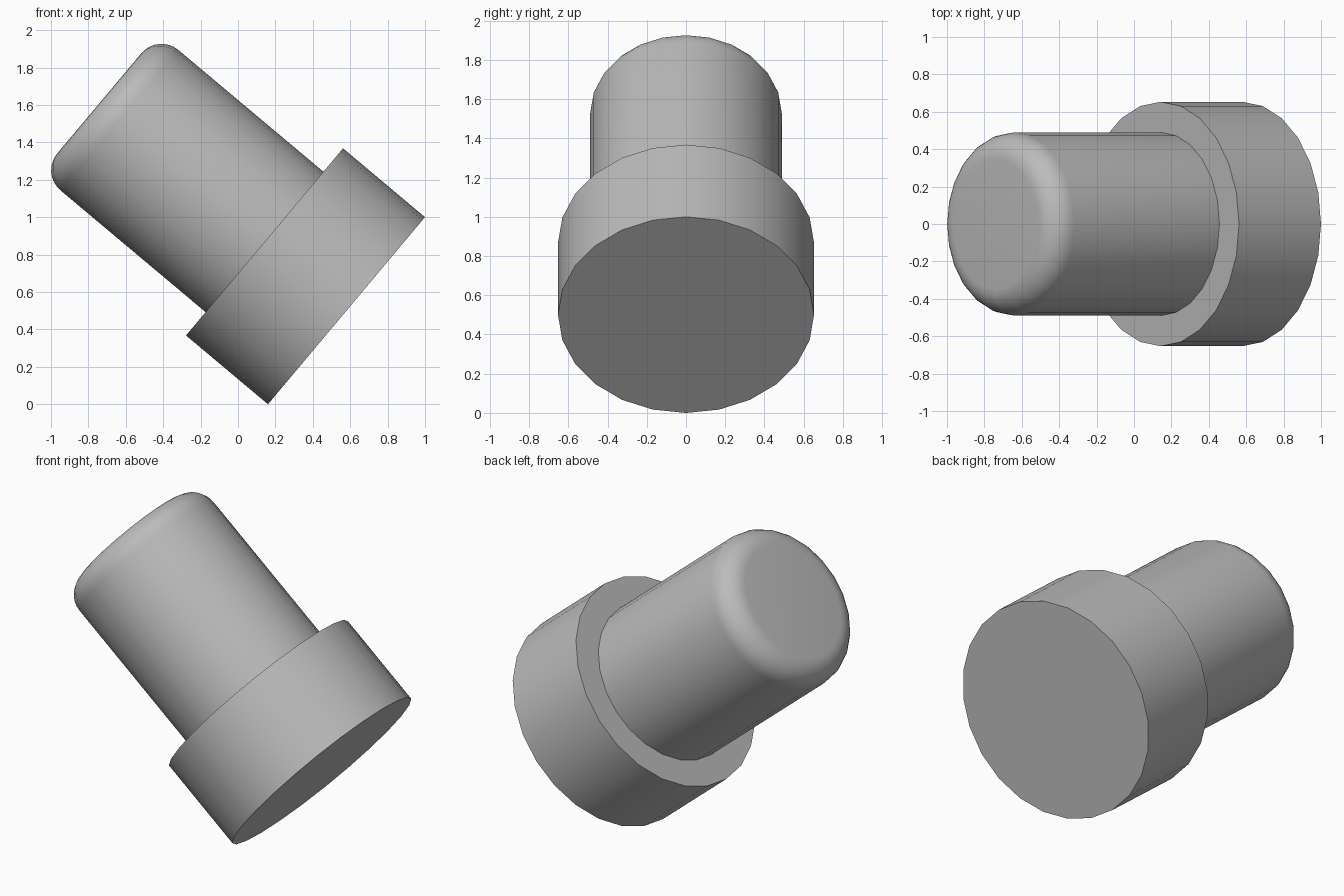
import bpy, bmesh, math
from mathutils import Matrix, Vector

cube = bpy.data.objects.get("Cube")
if cube:
    bpy.data.objects.remove(cube, do_unlink=True)

SIDES = 24
TILT = math.radians(-50)
BASE = Vector((0.58, 0, 0.5))

# One plain grey for the whole model
grey = bpy.data.materials.new("plain grey")
grey.use_nodes = True
grey.diffuse_color = (0.5, 0.5, 0.5, 1)
grey.node_tree.nodes["Principled BSDF"].inputs["Base Color"].default_value = grey.diffuse_color

# Stepped profile as (radius, height): wide collar, narrow shaft, rounded tip
collar_r, collar_h = 0.653, 0.572
shaft_r, length, fillet = 0.49, 1.725, 0.14
profile = [(0, 0), (collar_r, 0), (collar_r, collar_h), (shaft_r, collar_h)]
steps = 8
for i in range(steps + 1):
    a = math.pi / 2 * i / steps
    profile.append((shaft_r - fillet + fillet * math.cos(a),
                    length - fillet + fillet * math.sin(a)))
profile.append((0, length))

# Lathe the profile around its axis
bm = bmesh.new()
verts = [bm.verts.new((r, 0, h)) for r, h in profile]
edges = [bm.edges.new(pair) for pair in zip(verts, verts[1:])]
bmesh.ops.spin(bm, geom=verts + edges, cent=(0, 0, 0), axis=(0, 0, 1),
               angle=math.tau, steps=SIDES, use_duplicate=False)
bmesh.ops.remove_doubles(bm, verts=bm.verts, dist=0.0005)
bmesh.ops.recalc_face_normals(bm, faces=bm.faces)

# Lean the part over onto the rim of its collar
bm.transform(Matrix.Translation(BASE) @ Matrix.Rotation(TILT, 4, "Y"))

mesh = bpy.data.meshes.new("stepped_plug")
bm.to_mesh(mesh)
bm.free()
mesh.materials.append(grey)
plug = bpy.data.objects.new("stepped_plug", mesh)
bpy.context.collection.objects.link(plug)
bpy.context.view_layer.objects.active = plug
plug.select_set(True)
bpy.ops.object.shade_smooth_by_angle(angle=math.radians(30))
